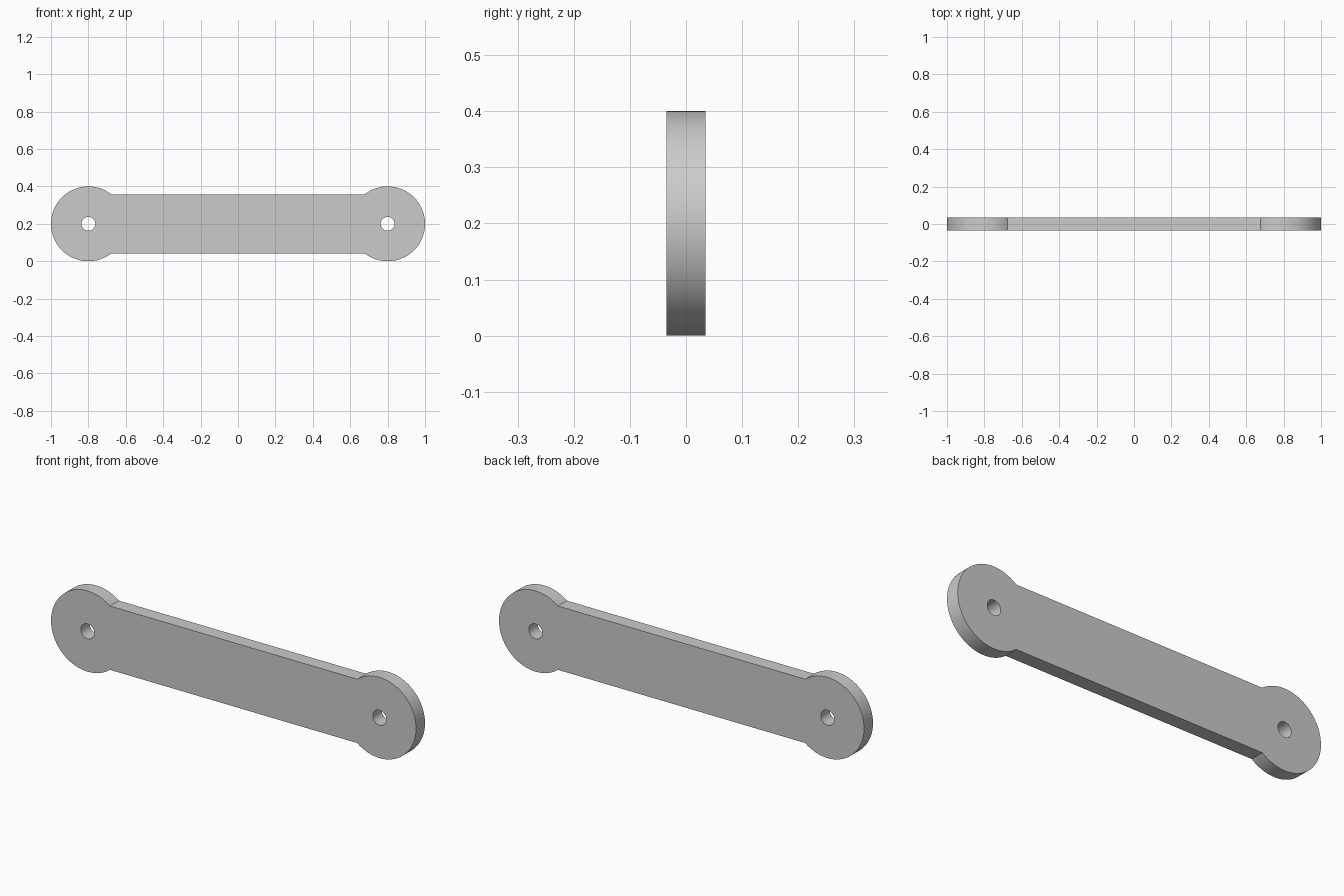
import bpy, bmesh
from math import asin, cos, sin, pi

cube = bpy.data.objects.get("Cube")
if cube:
    bpy.data.objects.remove(cube, do_unlink=True)

END_X, END_R = 0.8, 0.2      # round ends
BAR_HALF = 0.158             # half height of the bar
HOLE_R = 0.037
THICK = 0.07

grey = bpy.data.materials.new("light grey")
grey.use_nodes = True
colour = (0.6, 0.6, 0.6, 1)
grey.diffuse_color = colour
grey.node_tree.nodes["Principled BSDF"].inputs["Base Color"].default_value = colour


def arc(cx, radius, start, sweep, steps):
    return [(cx + radius * cos(start + sweep * i / steps),
             END_R + radius * sin(start + sweep * i / steps))
            for i in range(steps + 1)]


def add_loop(bm, points):
    verts = [bm.verts.new((x, -THICK / 2, z)) for x, z in points]
    return [bm.edges.new((v, verts[i - 1])) for i, v in enumerate(verts)]


# Outline: two round ends joined by the straight bar
bm = bmesh.new()
neck = pi - asin(BAR_HALF / END_R)
outline = (arc(END_X, END_R, -neck, 2 * neck, 72)
           + arc(-END_X, END_R, pi - neck, 2 * neck, 72))
edges = add_loop(bm, outline)

# Pin hole through each end
for side in (-1, 1):
    edges += add_loop(bm, arc(side * END_X, HOLE_R, 0, 2 * pi, 48)[:-1])

# Fill the flat face around the holes and give it thickness
bmesh.ops.triangle_fill(bm, use_beauty=True, edges=edges, normal=(0, -1, 0))
solid = bmesh.ops.extrude_face_region(bm, geom=bm.faces[:], use_keep_orig=True)
bmesh.ops.translate(bm, vec=(0, THICK, 0),
                    verts=[g for g in solid["geom"] if isinstance(g, bmesh.types.BMVert)])
bmesh.ops.recalc_face_normals(bm, faces=bm.faces[:])

mesh = bpy.data.meshes.new("link_arm")
bm.to_mesh(mesh)
bm.free()
mesh.materials.append(grey)
link_arm = bpy.data.objects.new("link_arm", mesh)
bpy.context.collection.objects.link(link_arm)

# Smooth round walls, crisp rims
bpy.ops.object.select_all(action='DESELECT')
link_arm.select_set(True)
bpy.context.view_layer.objects.active = link_arm
bpy.ops.object.shade_smooth_by_angle()
